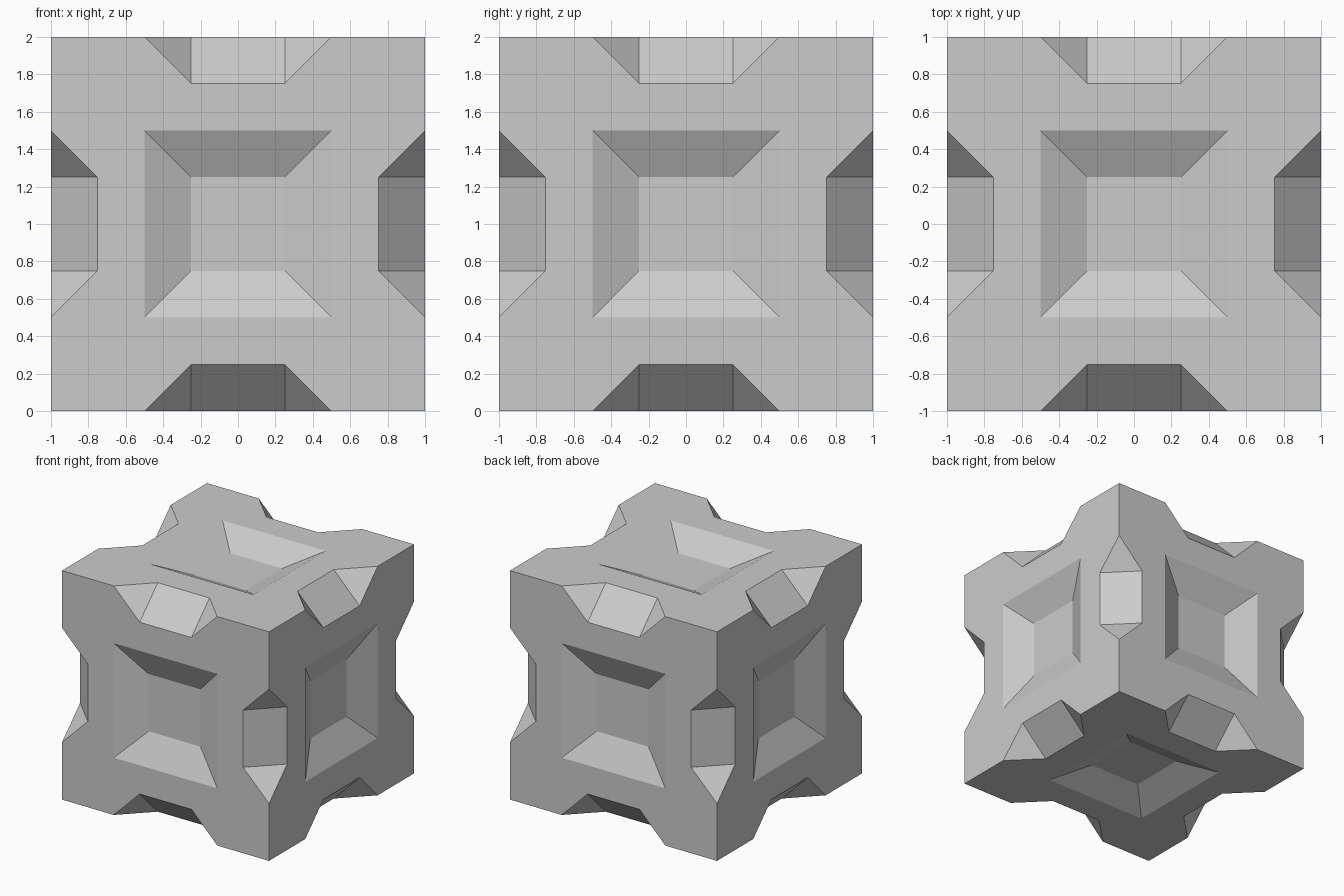
import bpy
import bmesh
from math import pi
from mathutils import Matrix, Vector

if "Cube" in bpy.data.objects:
    bpy.data.objects.remove(bpy.data.objects["Cube"])

DEPTH = 0.125  # recess depth in each cube face

bm = bmesh.new()


def add_face(matrix, points):
    bm.faces.new([bm.verts.new(matrix @ Vector(p)) for p in points])


# One rotation per cube side, taking +z to that side
sides = [Matrix.Rotation(i * pi / 2, 3, 'X') for i in range(4)]
sides += [Matrix.Rotation(s * pi / 2, 3, 'Y') for s in (-1, 1)]

done_edges = set()
for side in sides:
    # Recess floor
    add_face(side, [(x, y, 1 - DEPTH) for x, y in
                    ((-.25, -.25), (.25, -.25), (.25, .25), (-.25, .25))])
    for q in range(4):
        m = side @ Matrix.Rotation(q * pi / 2, 3, 'Z')
        # Flat border with the notch outline
        add_face(m, [(x, y, 1) for x, y in
                     ((-.5, .5), (.5, .5), (1, 1), (.5, 1), (.25, .75),
                      (-.25, .75), (-.5, 1), (-1, 1))])
        # Sloping recess wall
        add_face(m, [(-.5, .5, 1), (-.25, .25, 1 - DEPTH),
                     (.25, .25, 1 - DEPTH), (.5, .5, 1)])
        # Notch across the cube edge, once per edge
        key = tuple(round(c) for c in m @ Vector((0, 1, 1)))
        if key not in done_edges:
            done_edges.add(key)
            add_face(m, [(-.25, .75, 1), (.25, .75, 1),
                         (.25, 1, .75), (-.25, 1, .75)])
            for s in (-1, 1):
                add_face(m, [(s * .5, 1, 1), (s * .25, .75, 1), (s * .25, 1, .75)])

# Weld the sides into one closed body standing on z = 0
bmesh.ops.remove_doubles(bm, verts=bm.verts[:], dist=1e-4)
bmesh.ops.recalc_face_normals(bm, faces=bm.faces[:])
bmesh.ops.translate(bm, verts=bm.verts[:], vec=(0, 0, 1))

mesh = bpy.data.meshes.new("notched_cube")
bm.to_mesh(mesh)
bm.free()
bpy.context.collection.objects.link(bpy.data.objects.new("notched_cube", mesh))
